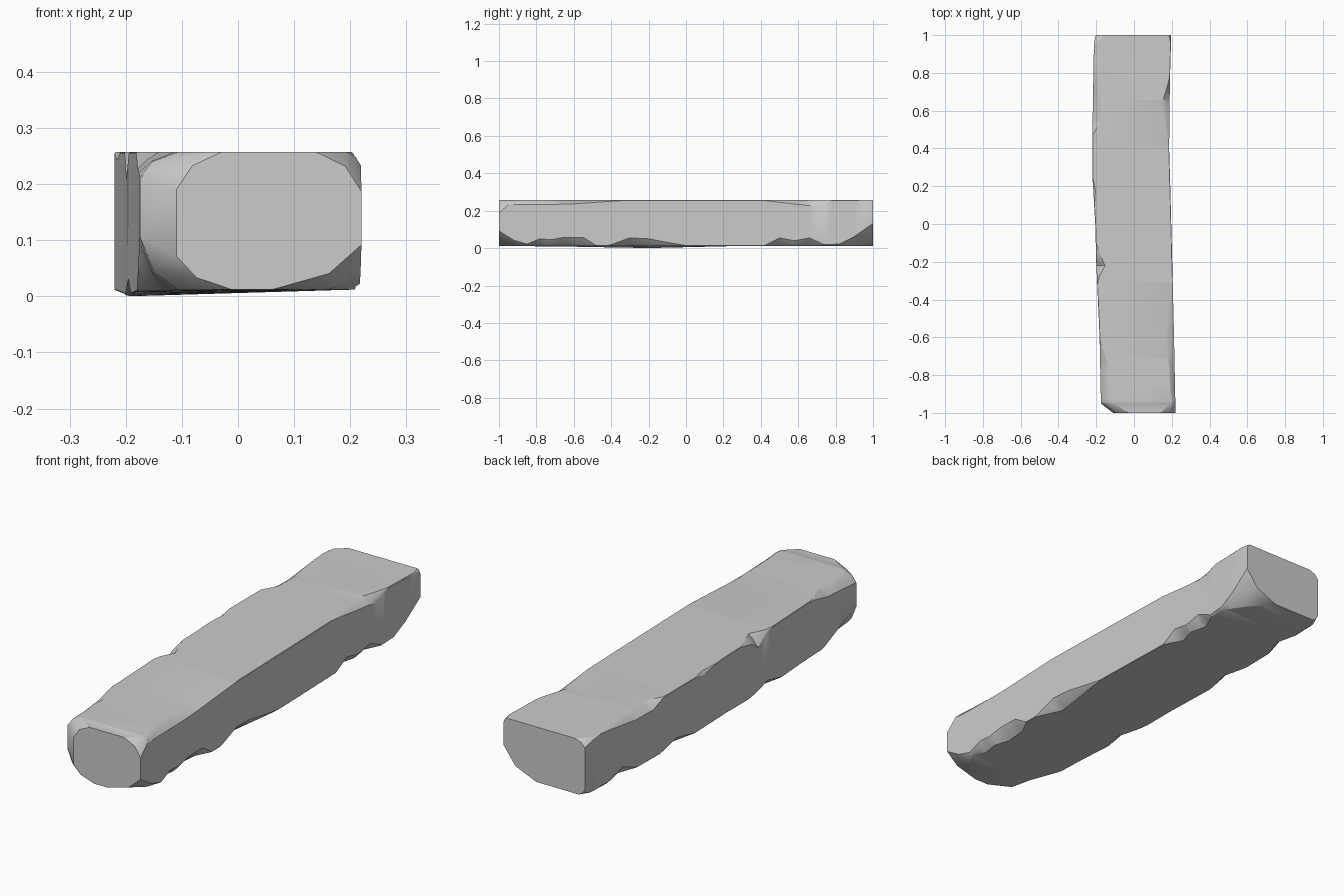
import bpy, bmesh, math

if "Cube" in bpy.data.objects:
    bpy.data.objects.remove(bpy.data.objects["Cube"])


def sample(table, y):
    """Piecewise-linear lookup of (y, value...) rows."""
    if y <= table[0][0]:
        return table[0][1:]
    for a, b in zip(table, table[1:]):
        if y <= b[0]:
            t = (y - a[0]) / (b[0] - a[0])
            return tuple(p + (q - p) * t for p, q in zip(a[1:], b[1:]))
    return table[-1][1:]


# Side outlines seen from above (y, x), and the sagging bottom left edge (y, z)
left = [(-1, -.11), (-.95, -.175), (-.6, -.182), (-.2, -.2), (0, -.205),
        (.25, -.22), (.5, -.22), (.96, -.212), (1, -.202)]
right = [(-1, .22), (-.6, .212), (-.3, .205), (.2, .192), (.4, .186), (.75, .19), (1, .197)]
sag = [(-1, .012), (-.55, .007), (-.22, 0), (0, .005), (.3, .012), (1, .012)]
TOP, BOTTOM = .257, .012

# Chips worn into each long edge: (y, width, height)
top_left = [(-1, .08, .067), (-.94, .065, .045), (-.78, .036, .03), (-.75, .045, .03),
            (-.62, 0, 0), (-.32, 0, 0), (-.28, .012, .02), (-.22, .045, .05),
            (-.18, .03, .02), (-.1, 0, 0), (.1, 0, 0), (.18, .012, .015), (.25, 0, 0),
            (.47, 0, 0), (.54, .04, .03), (.66, .043, .03), (.8, .018, .012),
            (.9, 0, 0), (.96, .01, .01), (1, .047, .03)]
top_right = [(-1, .08, .07), (-.95, .025, .024), (-.78, .028, .023), (-.7, .033, .023),
             (-.6, .05, .02), (-.3, 0, 0), (.4, 0, 0), (.57, .032, .02),
             (.63, .043, .026), (.7, .022, .035), (.78, 0, 0), (.96, 0, 0), (1, .012, .02)]
bottom_right = [(-1, .16, .08), (-.92, .06, .03), (-.85, .02, .01), (-.78, .04, .038),
                (-.72, .03, .033), (-.65, .05, .046), (-.55, .04, .046), (-.48, 0, 0),
                (-.42, 0, 0), (-.3, .05, .043), (-.2, .035, .038), (0, 0, 0),
                (.42, 0, 0), (.5, .045, .043), (.58, .025, .028), (.66, .045, .043),
                (.74, .008, .006), (.82, .015, .01), (.9, .07, .05), (1, .16, .12)]
bottom_left = [(-1, .1, .06), (-.95, .07, .095), (-.85, .05, .06), (-.7, 0, 0),
               (-.4, 0, 0), (-.3, .03, .03), (-.15, 0, 0), (.25, 0, 0), (.38, .03, .03),
               (.5, 0, 0), (.65, 0, 0), (.75, .035, .04), (.85, .01, .01),
               (.96, .015, .015), (1, .03, .03)]


def section(y):
    """Rectangle with four worn corners, three points each."""
    xl, xr = sample(left, y)[0], sample(right, y)[0]
    zl = sample(sag, y)[0]
    corners = [(xl, zl, 1, 1, bottom_left, True), (xr, BOTTOM, -1, 1, bottom_right, False),
               (xr, TOP, -1, -1, top_right, True), (xl, TOP, 1, -1, top_left, False)]
    pts = []
    for x, z, sx, sz, table, side_first in corners:
        w, h = (max(v, .002) for v in sample(table, y))
        slope = (BOTTOM - zl) / (xr - xl) if sz > 0 else 0
        bulge = .36 if abs(y) > .9 else .45
        trio = [(x, z + sz * h),
                (x + sx * w * bulge, z + sz * h * bulge),
                (x + sx * w, z + sx * w * slope)]
        pts += trio if side_first else trio[::-1]
    return [(px, y, pz) for px, pz in pts]


# Stone beam: loft the worn sections from front to back
stations = sorted({row[0] for t in (left, right, sag, top_left, top_right,
                                    bottom_left, bottom_right) for row in t})
bm = bmesh.new()
rings = [[bm.verts.new(p) for p in section(y)] for y in stations]
for a, b in zip(rings, rings[1:]):
    for i in range(12):
        j = (i + 1) % 12
        bm.faces.new((a[i], a[j], b[j], b[i]))
bm.faces.new(rings[0][::-1])
bm.faces.new(rings[-1])
bmesh.ops.recalc_face_normals(bm, faces=bm.faces)
mesh = bpy.data.meshes.new("stone_beam")
bm.to_mesh(mesh)
bm.free()
beam = bpy.data.objects.new("stone_beam", mesh)
bpy.context.collection.objects.link(beam)
bpy.context.view_layer.objects.active = beam
beam.select_set(True)
bpy.ops.object.shade_smooth_by_angle(angle=math.radians(30))
